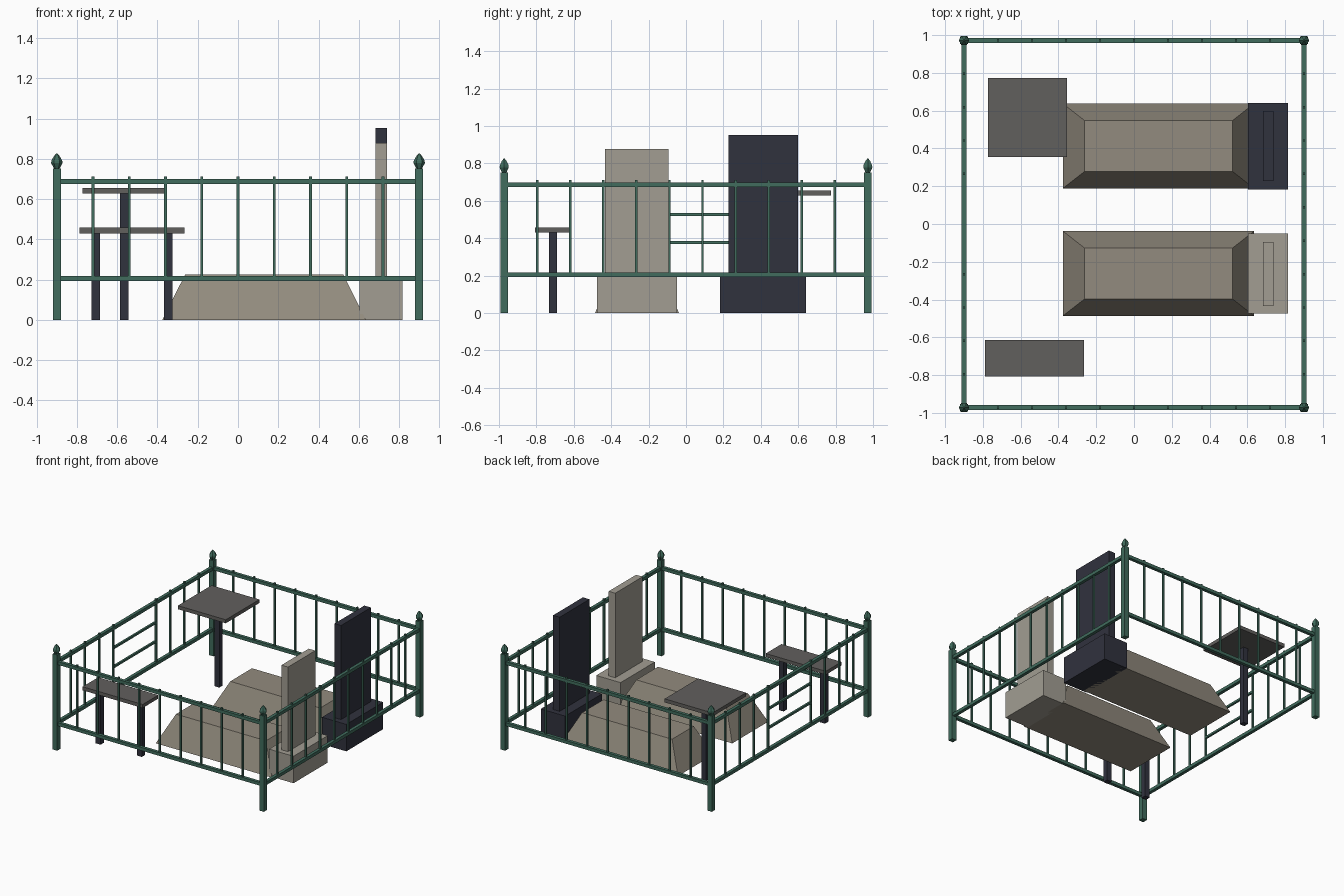
import bpy, bmesh
from math import cos, sin, tau

if "Cube" in bpy.data.objects:
    bpy.data.objects.remove(bpy.data.objects["Cube"])


def mat(name, rgb):
    m = bpy.data.materials.new(name)
    m.diffuse_color = (*rgb, 1)
    m.use_nodes = True
    m.node_tree.nodes["Principled BSDF"].inputs["Base Color"].default_value = m.diffuse_color
    return m


GREEN = mat("green_paint", (0.052, 0.15, 0.11))
DARK = mat("dark_granite", (0.03, 0.032, 0.048))
STONE = mat("light_stone", (0.36, 0.34, 0.29))
MOUND = mat("mound_stone", (0.29, 0.26, 0.21))
SLATE = mat("table_top", (0.12, 0.115, 0.11))


def finish(bm, name, m):
    bmesh.ops.recalc_face_normals(bm, faces=bm.faces)
    me = bpy.data.meshes.new(name)
    bm.to_mesh(me)
    bm.free()
    me.materials.append(m)
    ob = bpy.data.objects.new(name, me)
    bpy.context.collection.objects.link(ob)
    return ob


def loft(name, rings, m):
    """Skin a stack of equal-sided rings and cap both ends."""
    bm = bmesh.new()
    vs = [[bm.verts.new(p) for p in r] for r in rings]
    n = len(vs[0])
    for a, b in zip(vs, vs[1:]):
        for i in range(n):
            j = (i + 1) % n
            bm.faces.new((a[i], a[j], b[j], b[i]))
    bm.faces.new(vs[0][::-1])
    bm.faces.new(vs[-1])
    return finish(bm, name, m)


def rect(x0, x1, y0, y1, z):
    return [(x0, y0, z), (x1, y0, z), (x1, y1, z), (x0, y1, z)]


def box(name, x, y, z, m):
    return loft(name, [rect(*x, *y, z[0]), rect(*x, *y, z[1])], m)


def around(c, w):
    return (c - w / 2, c + w / 2)


PX, PY = 0.9, 0.972
RAILS = (0.205, 0.686)
RW, BW = 0.025, 0.013

# Corner posts with six-sided bud finials
for sx in (-1, 1):
    for sy in (-1, 1):
        x, y = sx * PX, sy * PY
        box("corner_post", around(x, 0.04), around(y, 0.04), (0, 0.752), GREEN)
        prof = [(0.014, 0.752), (0.028, 0.778), (0.027, 0.79), (0.015, 0.812), (0.003, 0.826)]
        loft("post_finial", [[(x + r * cos(tau * i / 6), y + r * sin(tau * i / 6), z)
                              for i in range(6)] for r, z in prof], GREEN)

# Fence rails
for s in (-1, 1):
    for z in RAILS:
        box("long_rail", around(s * PX, RW), (-PY, PY), around(z, RW), GREEN)
        box("short_rail", (-PX, PX), around(s * PY, RW), around(z, RW), GREEN)

# Front and back balusters
BZ = (0.193, 0.712)
for s in (-1, 1):
    for i in range(-4, 5):
        box("end_baluster", around(i * 0.18, BW), around(s * PY, BW), BZ, GREEN)

# Side balusters; the left side leaves a gate bay in the middle
for s in (-1, 1):
    for i in range(10):
        y = (i - 4.5) * 0.1768
        if s < 0 and abs(y) < 0.1:
            continue
        box("side_baluster", around(s * PX, BW), around(y, BW), BZ, GREEN)
for z in (0.377, 0.527):
    box("gate_bar", around(-PX, 0.016), (-0.265, 0.265), around(z, 0.016), GREEN)

# Table on a single leg
box("table_top", (-0.773, -0.356), (0.356, 0.774), (0.628, 0.656), SLATE)
box("table_leg", around(-0.565, 0.042), around(0.565, 0.042), (0, 0.628), DARK)

# Bench on two legs
box("bench_seat", (-0.788, -0.265), (-0.808, -0.614), (0.43, 0.458), SLATE)
for x in (-0.706, -0.346):
    box("bench_leg", around(x, 0.042), around(-0.711, 0.042), (0, 0.43), DARK)

# Two graves: tapered mound, plinth and upright slab
for c, plinth, slab, top, m in (
        (0.413, (0.182, 0.641), (0.227, 0.598), 0.953, DARK),
        (-0.262, (-0.475, -0.049), (-0.434, -0.094), 0.878, STONE)):
    loft("grave_mound", [rect(-0.376, 0.635, c - 0.224, c + 0.224, 0),
                         rect(-0.262, 0.522, c - 0.135, c + 0.135, 0.226)], MOUND)
    box("headstone_plinth", (0.604, 0.816), plinth, (0, 0.212), m)
    box("headstone_slab", (0.682, 0.739), slab, (0.212, top), m)
